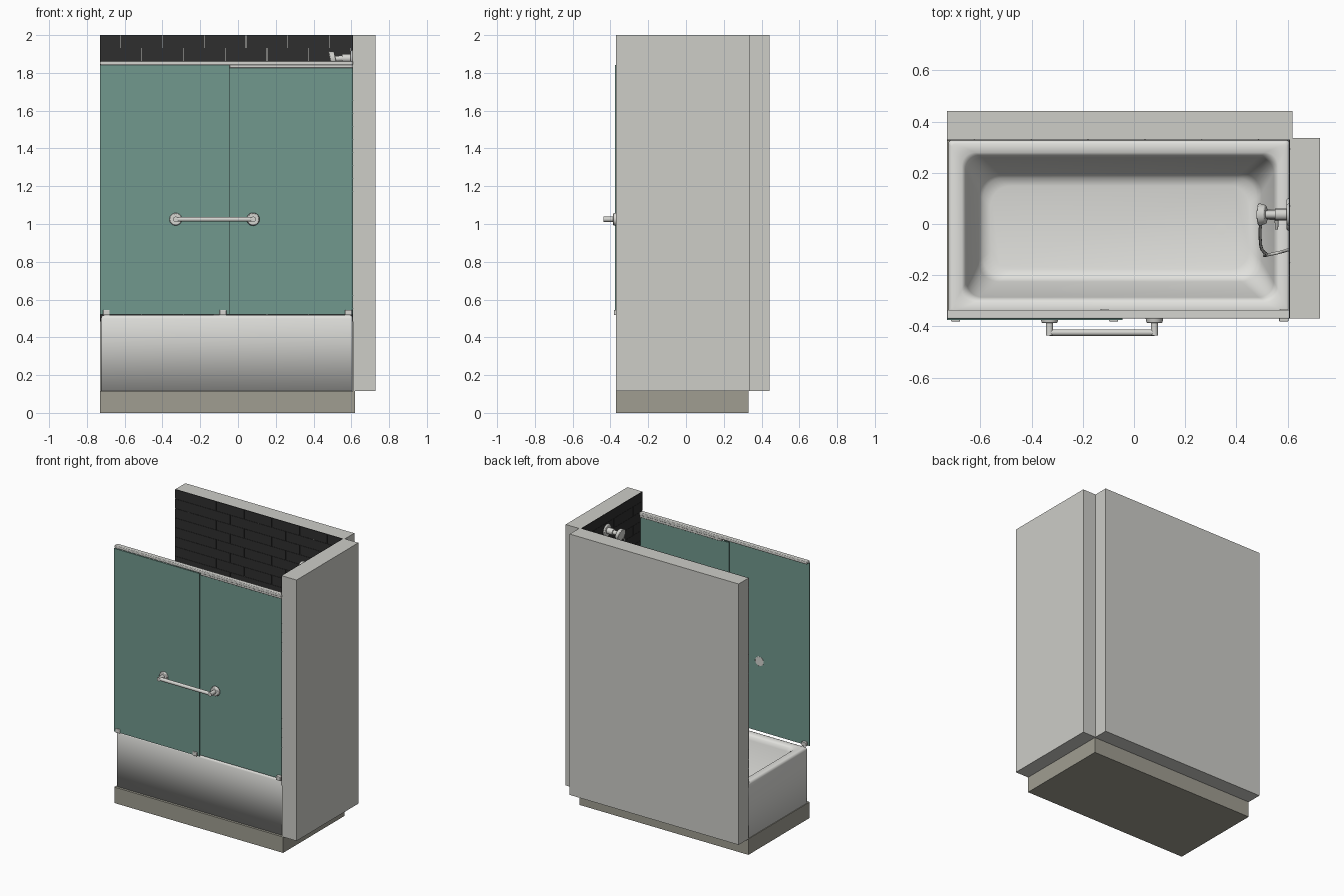
import bpy, bmesh, math
from mathutils import Vector

cube = bpy.data.objects.get("Cube")
if cube:
    bpy.data.objects.remove(cube, do_unlink=True)


def material(name, rgb):
    m = bpy.data.materials.new(name)
    m.use_nodes = True
    m.diffuse_color = (*rgb, 1)
    node = m.node_tree.nodes["Principled BSDF"]
    node.inputs["Base Color"].default_value = (*rgb, 1)
    node.inputs["Roughness"].default_value = 0.5
    return m


WALL = material("wall grey", (0.61, 0.61, 0.575))
BASE = material("floor stone", (0.35, 0.34, 0.285))
TILE = material("black tile", (0.028, 0.028, 0.028))
GLASS = material("teal glass", (0.165, 0.315, 0.27))
WHITE = material("tub white", (0.76, 0.76, 0.73))
METAL = material("pale metal", (0.66, 0.66, 0.63))


def finish(name, bm, mat, smooth=False):
    bmesh.ops.recalc_face_normals(bm, faces=bm.faces)
    mesh = bpy.data.meshes.new(name)
    bm.to_mesh(mesh)
    bm.free()
    mesh.materials.append(mat)
    for p in mesh.polygons:
        p.use_smooth = smooth
    ob = bpy.data.objects.new(name, mesh)
    bpy.context.collection.objects.link(ob)
    return ob


def add_box(bm, lo, hi):
    lo, hi = Vector(lo), Vector(hi)
    vs = bmesh.ops.create_cube(bm, size=1)["verts"]
    for v in vs:
        v.co = (lo + hi) / 2 + v.co * (hi - lo)


def box(name, lo, hi, mat, bevel=0):
    bm = bmesh.new()
    add_box(bm, lo, hi)
    ob = finish(name, bm, mat)
    if bevel:
        mod = ob.modifiers.new("rounding", "BEVEL")
        mod.width, mod.segments = bevel, 3
    return ob


def rod(name, a, b, r1, mat, r2=None, bevel=0):
    a, b = Vector(a), Vector(b)
    bpy.ops.mesh.primitive_cone_add(vertices=32, radius1=r1, radius2=r1 if r2 is None else r2,
                                    depth=(b - a).length, location=(a + b) / 2)
    ob = bpy.context.object
    ob.name = name
    ob.rotation_euler = (b - a).to_track_quat("Z", "Y").to_euler()
    ob.data.materials.append(mat)
    bpy.ops.object.shade_smooth_by_angle(angle=math.radians(40))
    if bevel:
        mod = ob.modifiers.new("rounding", "BEVEL")
        mod.width, mod.segments = bevel, 2
    return ob


def pipe(name, points, radius, mat):
    cu = bpy.data.curves.new(name, "CURVE")
    cu.dimensions = "3D"
    cu.bevel_depth, cu.bevel_resolution, cu.use_fill_caps = radius, 4, True
    sp = cu.splines.new("BEZIER")
    sp.bezier_points.add(len(points) - 1)
    for bp, p in zip(sp.bezier_points, points):
        bp.co = p
        bp.handle_left_type = bp.handle_right_type = "AUTO"
    cu.materials.append(mat)
    ob = bpy.data.objects.new(name, cu)
    bpy.context.collection.objects.link(ob)


# Floor plinth and the two walls
X0, X1, Y0, Y1, FLOOR, TOP = -0.73, 0.61, -0.37, 0.33, 0.115, 2.0
box("floor_plinth", (X0, Y0, 0), (0.62, Y1, FLOOR), BASE)
box("back_wall", (X0, Y1, FLOOR), (0.62, 0.442, TOP), WALL)
box("side_wall", (X1, Y0, FLOOR), (0.727, 0.336, TOP), WALL)


# Running-bond tiles, half a tile offset on alternate rows
def tiles(name, start, end, joint, place):
    bm = bmesh.new()
    row_h, width, z, row = 0.069, 0.222, TOP, 0
    while z > 0.49:
        u = joint + (width / 2 if row % 2 else 0)
        while u > start:
            u -= width
        while u < end:
            a, b = max(u, start), min(u + width - 0.003, end)
            if b - a > 0.004:
                add_box(bm, *place(a, b, z - row_h + 0.0015, z))
            u += width
        z -= row_h
        row += 1
    finish(name, bm, TILE)


tiles("back_wall_tiles", X0, X1, -0.40,
      lambda a, b, z0, z1: ((a, Y1 - 0.004, z0), (b, Y1 + 0.001, z1)))
tiles("side_wall_tiles", Y0 + 0.002, Y1 - 0.004, -0.15,
      lambda a, b, z0, z1: ((X1 - 0.004, a, z0), (X1 + 0.001, b, z1)))


# Bathtub: rounded-rectangle rings lofted up the outside, over the rim and down inside
def ring(bm, x0, x1, y0, y1, r, z, steps=8):
    verts = []
    for k, (cx, cy) in enumerate([(x1 - r, y1 - r), (x0 + r, y1 - r), (x0 + r, y0 + r), (x1 - r, y0 + r)]):
        for i in range(steps + 1):
            t = math.pi / 2 * (k + i / steps)
            verts.append(bm.verts.new((cx + r * math.cos(t), cy + r * math.sin(t), z)))
    return verts


bm = bmesh.new()
rings = [ring(bm, *p) for p in [
    (-0.725, 0.607, -0.353, 0.327, 0.012, 0.115),
    (-0.725, 0.607, -0.353, 0.327, 0.012, 0.500),
    (-0.721, 0.604, -0.349, 0.323, 0.012, 0.513),
    (-0.710, 0.596, -0.340, 0.314, 0.015, 0.517),
    (-0.672, 0.563, -0.305, 0.279, 0.050, 0.515),
    (-0.660, 0.553, -0.293, 0.267, 0.055, 0.505),
    (-0.653, 0.546, -0.286, 0.260, 0.060, 0.480),
    (-0.608, 0.498, -0.225, 0.198, 0.080, 0.215),
    (-0.590, 0.480, -0.208, 0.180, 0.080, 0.190),
    (-0.560, 0.450, -0.178, 0.150, 0.080, 0.180)]]
for lower, upper in zip(rings, rings[1:]):
    for i in range(len(lower)):
        j = (i + 1) % len(lower)
        bm.faces.new((lower[i], lower[j], upper[j], upper[i]))
bm.faces.new(rings[0])
bm.faces.new(rings[-1])
finish("bathtub", bm, WHITE, smooth=True)
rod("drain", (0.34, -0.02, 0.178), (0.34, -0.02, 0.183), 0.022, WHITE)

# Sliding glass screen with rails
box("outer_glass_panel", (X0, -0.375, 0.52), (-0.045, -0.367, 1.842), GLASS)
box("inner_glass_panel", (-0.10, -0.354, 0.52), (X1 - 0.002, -0.346, 1.83), GLASS)
box("top_rail", (X0, Y0, 1.842), (X1, -0.335, 1.862), METAL, 0.005)
box("inner_rail", (-0.045, -0.364, 1.826), (X1, -0.338, 1.844), METAL, 0.003)

# Bottom clips on both sides of the glass
for i, x in enumerate((-0.697, -0.08, 0.585)):
    box(f"glass_clip_{i}", (x - 0.018, -0.381, 0.517), (x + 0.018, -0.345, 0.546), METAL, 0.004)
for i, x in enumerate((-0.115, 0.585)):
    box(f"inner_clip_{i}", (x - 0.016, -0.346, 0.517), (x + 0.016, -0.332, 0.546), METAL, 0.003)

# Towel bar handle
HZ, BAR_Y = 1.025, -0.424
for side, x in (("right", -0.33), ("left", 0.08)):
    rod(f"{side}_handle_flange", (x, -0.366, HZ), (x, -0.386, HZ), 0.035, METAL, 0.031, 0.003)
    rod(f"{side}_handle_post", (x, -0.38, HZ), (x, BAR_Y - 0.012, HZ), 0.014, METAL)
rod("handle_bar", (-0.33, BAR_Y, HZ), (0.08, BAR_Y, HZ), 0.0125, METAL)

# Shower head on its wall arm, with hose
SY, SZ = 0.037, 1.877
rod("shower_wall_plate", (0.607, SY, SZ), (0.596, SY, SZ), 0.045, METAL, 0.04, 0.003)
rod("shower_arm", (0.60, SY, SZ), (0.55, SY, SZ), 0.022, METAL)
rod("shower_neck", (0.555, SY, SZ), (0.51, SY, SZ - 0.003), 0.015, METAL)
rod("shower_head", (0.516, SY, SZ), (0.487, SY, SZ - 0.006), 0.036, METAL, 0.045, 0.004)
pipe("shower_hose", [(0.495, SY - 0.03, SZ - 0.03), (0.492, -0.04, 1.72), (0.515, -0.115, 1.25),
                     (0.55, -0.115, 1.06), (0.606, -0.10, 1.12)], 0.006, METAL)

# Mixer valve and bath spout
rod("valve_plate", (0.607, SY, 1.0), (0.596, SY, 1.0), 0.065, METAL, 0.06, 0.003)
rod("valve_body", (0.60, SY, 1.0), (0.55, SY, 1.0), 0.024, METAL, None, 0.003)
rod("valve_lever", (0.557, SY, 1.0), (0.557, -0.02, 0.98), 0.009, METAL, 0.006)
rod("bath_spout", (0.607, SY, 0.68), (0.52, SY, 0.675), 0.024, METAL, 0.02, 0.003)
rod("spout_outlet", (0.532, SY, 0.675), (0.532, SY, 0.645), 0.016, METAL)
